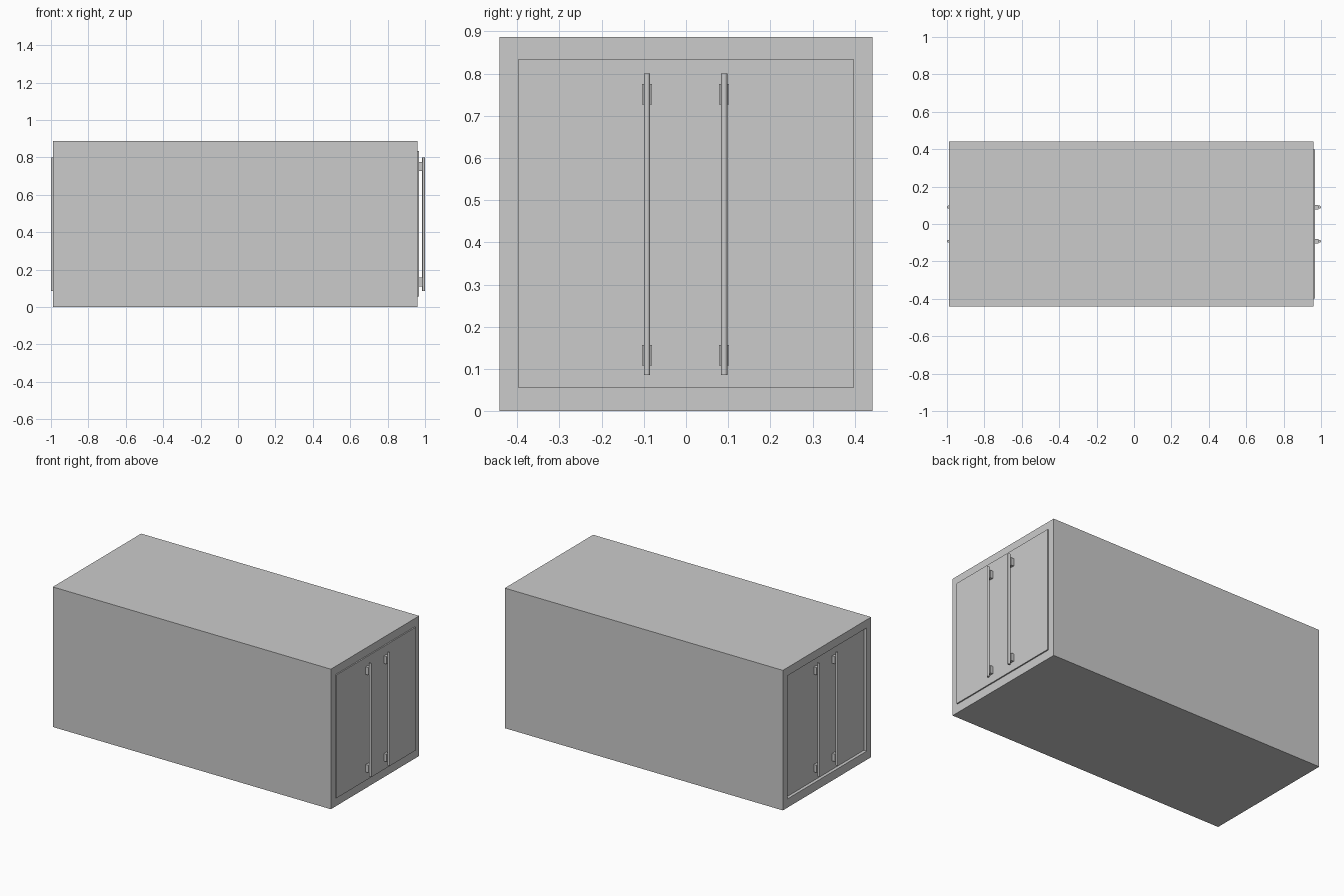
import bpy, bmesh
from mathutils import Vector

if "Cube" in bpy.data.objects:
    bpy.data.objects.remove(bpy.data.objects["Cube"])

X0, X1, HY, H = -0.988, 0.96, 0.442, 0.887   # container shell
DOOR_X = 0.968                               # door plane, same at both ends
PY, PZ0, PZ1 = 0.397, 0.055, 0.835           # door panel outline


def finish(bm, name):
    bmesh.ops.recalc_face_normals(bm, faces=bm.faces)
    me = bpy.data.meshes.new(name)
    bm.to_mesh(me)
    bm.free()
    ob = bpy.data.objects.new(name, me)
    bpy.context.collection.objects.link(ob)
    return ob


def box_mesh(lo, hi):
    lo, hi = Vector(lo), Vector(hi)
    bm = bmesh.new()
    bmesh.ops.create_cube(bm, size=1)
    for v in bm.verts:
        v.co = (lo + hi) / 2 + v.co * (hi - lo)
    return bm


# Shell; each end is inset to the door outline, then pushed to the door plane
bm = box_mesh((X0, -HY, 0), (X1, HY, H))
bm.normal_update()
for side in (1, -1):
    bm.faces.ensure_lookup_table()
    end = [f for f in bm.faces if f.normal.x * side > 0.9][0]
    bmesh.ops.inset_individual(bm, faces=[end], thickness=0.03)
    for v in end.verts:
        v.co.y = PY if v.co.y > 0 else -PY
        v.co.z = PZ1 if v.co.z > H / 2 else PZ0
    res = bmesh.ops.extrude_face_region(bm, geom=[end])
    for v in [g for g in res["geom"] if isinstance(g, bmesh.types.BMVert)]:
        v.co.x = side * DOOR_X
    if end.is_valid:
        bmesh.ops.delete(bm, geom=[end], context='FACES_ONLY')
    bm.normal_update()
finish(bm, "container_shell")

# Locking bars with their brackets on both ends
R = 0.0075
for side, end in ((1, "right"), (-1, "left")):
    for y, which in ((-0.0925, "a"), (0.0905, "b")):
        bpy.ops.mesh.primitive_cylinder_add(
            vertices=16, radius=R, depth=0.715,
            location=(side * (1 - R), y, 0.4425))
        bpy.context.object.name = f"lock_bar_{end}_{which}"
        bpy.ops.object.shade_smooth_by_angle()
        for z, level in ((0.1325, "lower"), (0.751, "upper")):
            xs = sorted((side * (DOOR_X - 0.003), side * 0.987))
            finish(box_mesh((xs[0], y - 0.012, z - 0.024),
                            (xs[1], y + 0.012, z + 0.024)),
                   f"bar_bracket_{end}_{which}_{level}")
